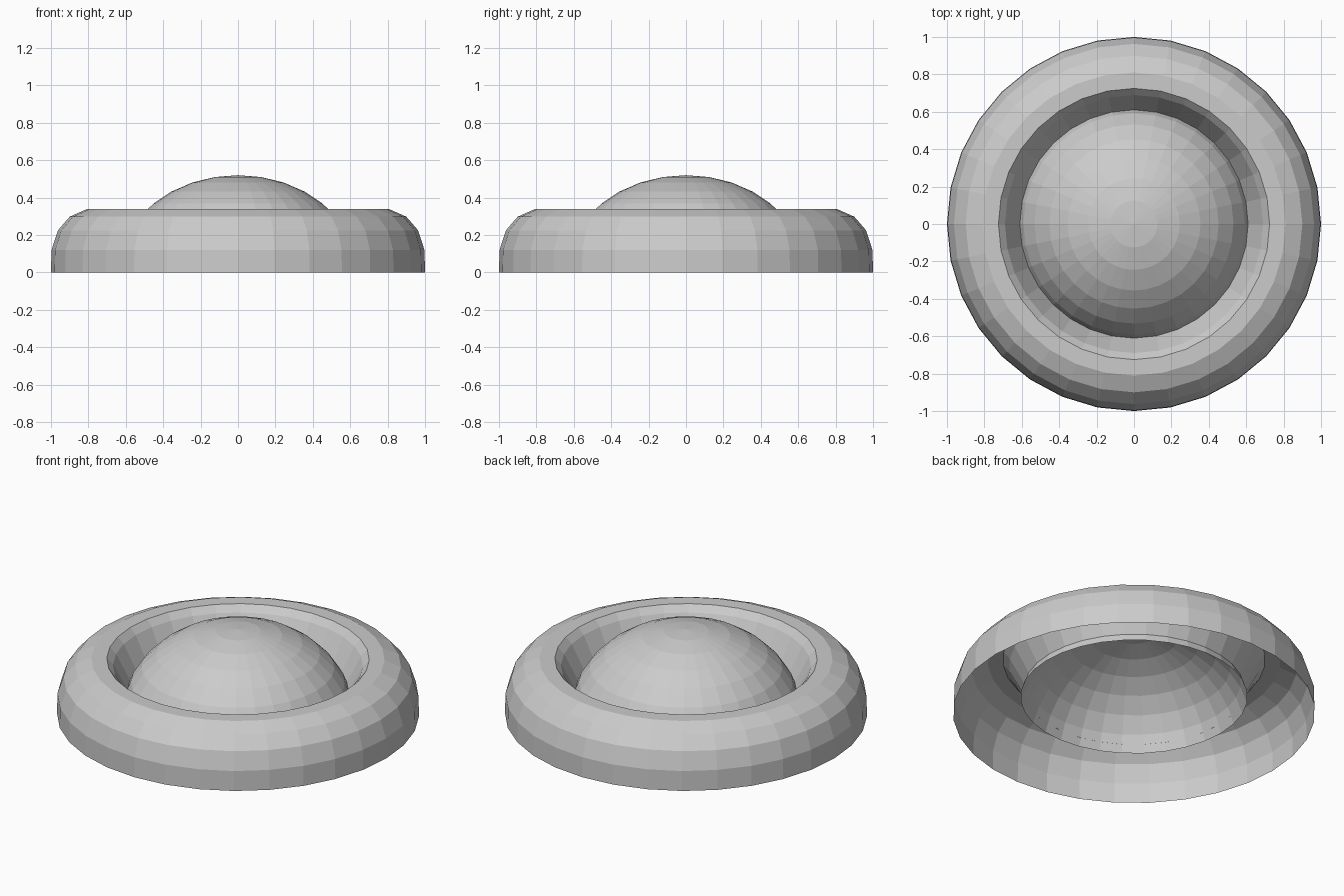
import bpy, bmesh, math

if "Cube" in bpy.data.objects:
    bpy.data.objects.remove(bpy.data.objects["Cube"])

SIDES = 32


def lathe(name, profile):
    """Spin an (r, z) profile around the z axis; r = 0 makes a pole."""
    bm = bmesh.new()
    rings = []
    for r, z in profile:
        if r == 0:
            rings.append([bm.verts.new((0, 0, z))] * SIDES)
        else:
            rings.append([bm.verts.new((r * math.cos(2 * math.pi * i / SIDES),
                                        r * math.sin(2 * math.pi * i / SIDES), z))
                          for i in range(SIDES)])
    for low, high in zip(rings, rings[1:]):
        for i in range(SIDES):
            j = (i + 1) % SIDES
            corners = [low[i], low[j], high[j], high[i]]
            bm.faces.new(list(dict.fromkeys(corners)))
    mesh = bpy.data.meshes.new(name)
    bm.to_mesh(mesh)
    bm.free()
    obj = bpy.data.objects.new(name, mesh)
    bpy.context.collection.objects.link(obj)
    return obj


# Rounded outer ring, a thin shell open underneath
lathe("outer_ring", [(1.0, 0), (0.997, 0.12), (0.963, 0.225), (0.90, 0.298),
                     (0.81, 0.338), (0.725, 0.338), (0.69, 0.30), (0.61, 0.148)])

# Flattened dome, open underneath, edge just below the ring's inner lip
steps = [math.radians(11.25 * k) for k in range(7, -1, -1)]
lathe("centre_dome", [(0.64 * math.sin(a) if a else 0, 0.52 * math.cos(a)) for a in steps])
